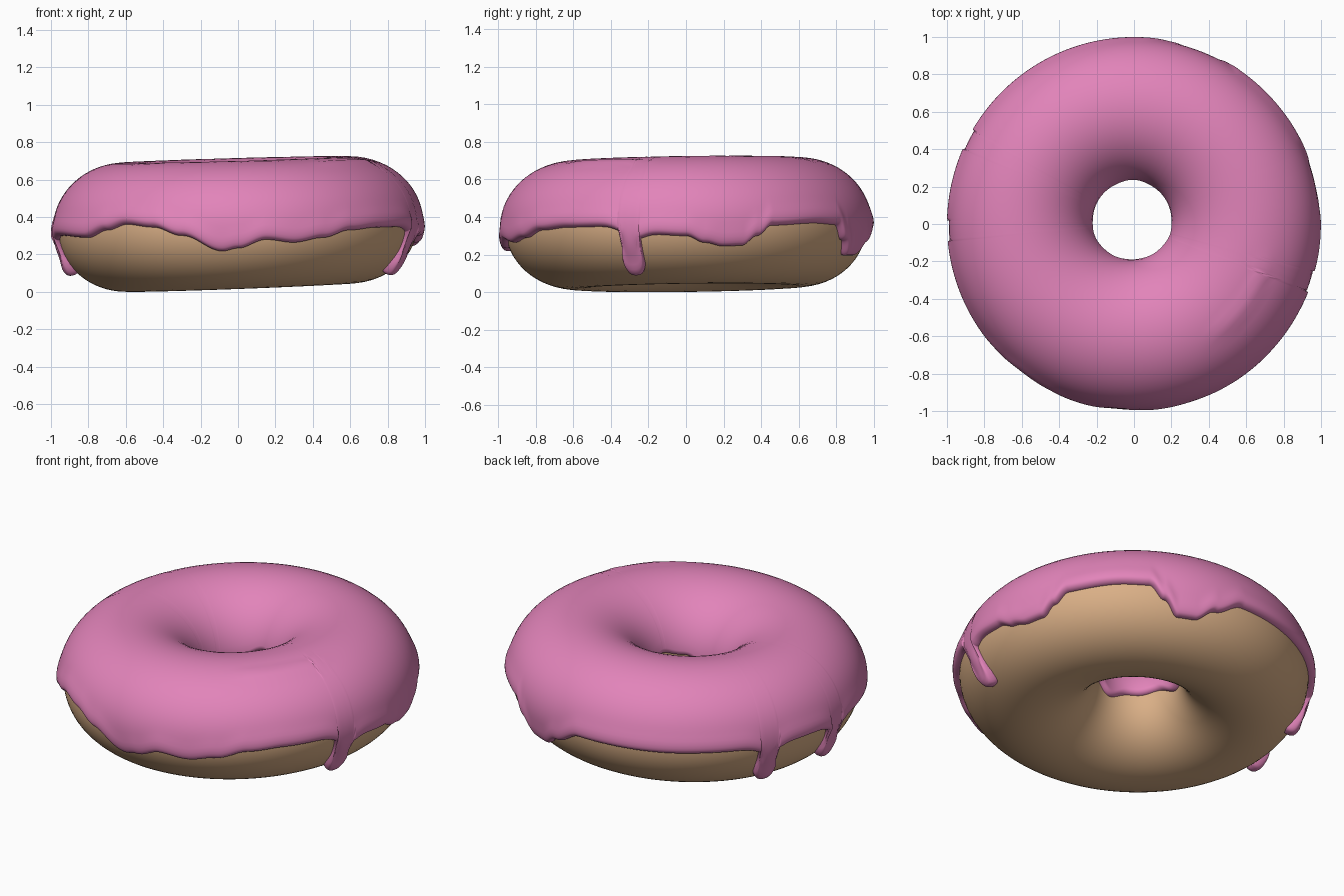
import bpy
import math
from math import sin, cos, pi, exp, sqrt, radians

cube = bpy.data.objects.get("Cube")
if cube:
    bpy.data.objects.remove(cube, do_unlink=True)

# Outer rim of the icing: (degrees around from +x, height)
RIM = [(0, .3), (6, .265), (12, .247), (18, .25), (23, .3), (28, .355), (45, .367),
       (55, .36), (60, .28), (65, .2), (71, .2), (78, .26), (88, .33), (125, .32),
       (165, .31), (195, .3), (214, .29), (224, .33), (232, .36), (242, .345),
       (252, .3), (265, .22), (270, .235), (279, .28), (288, .265), (298, .29),
       (308, .33), (320, .345), (337, .35), (347, .31), (360, .3)]
# Drips: (degrees around, lowest height)
DRIPS = [(342, .11), (153, .1), (182, .1)]
DRIP_HALF = 3.2
THICK = .028


def clamp(v):
    return max(0.0, min(1.0, v))


def material(name, rgb, roughness):
    mat = bpy.data.materials.new(name)
    mat.use_nodes = True
    mat.diffuse_color = (*rgb, 1)
    shader = next(n for n in mat.node_tree.nodes if n.type == 'BSDF_PRINCIPLED')
    shader.inputs["Base Color"].default_value = (*rgb, 1)
    shader.inputs["Roughness"].default_value = roughness
    return mat


def ring_section(az):
    """Centre radius, centre height and half sizes of the slightly lopsided dough."""
    inner = .237 - .01 * cos(az) + .02 * sin(az)
    outer = .962
    low = .0235 + .022 * cos(az) + .008 * sin(az)
    high = .68 + .017 * cos(az) + .008 * sin(az)
    return (inner + outer) / 2, (low + high) / 2, (outer - inner) / 2, (high - low) / 2


def surface(az, phi, offset=0.0, turn=None):
    """Point on the dough section at angle phi, pushed out along the normal."""
    rc, zc, a, b = ring_section(az)
    nx, nz = cos(phi) / a, sin(phi) / b
    n = sqrt(nx * nx + nz * nz)
    r = rc + a * cos(phi) + offset * nx / n
    z = zc + b * sin(phi) + offset * nz / n
    t = az if turn is None else turn
    return r * cos(t), r * sin(t), z


def height_to_phi(az, z):
    rc, zc, a, b = ring_section(az)
    return math.asin(max(-1, min(1, (z - zc) / b)))


def wrapped_mesh(name, columns, closed, mat):
    """Skin a loop of point columns into a smooth surface."""
    n, m = len(columns), len(columns[0])
    faces = []
    for i in range(n):
        k = (i + 1) % n
        for j in range(m if closed else m - 1):
            l = (j + 1) % m
            faces.append((i * m + j, k * m + j, k * m + l, i * m + l))
    mesh = bpy.data.meshes.new(name)
    mesh.from_pydata([p for col in columns for p in col], [], faces)
    mesh.materials.append(mat)
    mesh.polygons.foreach_set("use_smooth", [True] * len(faces))
    mesh.update()
    obj = bpy.data.objects.new(name, mesh)
    bpy.context.collection.objects.link(obj)
    return obj


def rim_height(deg):
    for (a0, z0), (a1, z1) in zip(RIM, RIM[1:]):
        if a0 <= deg <= a1:
            t = (deg - a0) / (a1 - a0)
            return z0 + (z1 - z0) * (1 - cos(pi * t)) / 2
    return RIM[0][1]


def icing_column(deg):
    az = radians(deg)
    base = rim_height(deg)
    drip, cross = None, 1.0
    for centre, bottom in DRIPS:
        d = (deg - centre) / DRIP_HALF
        base -= .04 * exp(-(d / 1.6) ** 2)          # fillet above the drip
        if abs(d) < 1:
            drip, cross = (centre, bottom, d), sqrt(1 - d * d)
    edge = base
    if drip:
        edge = base - (base - drip[1]) * sqrt(1 - drip[2] ** 4)
    phi_base, phi_edge = height_to_phi(az, base), height_to_phi(az, edge)
    phi_in = pi + .08 * sin(3 * az) + .03 * sin(7 * az)

    # Rows: rounded outer lip, body, rounded inner lip
    lip, steps, body = .09, 6, 32
    rows = []
    for k in range(steps):
        t = pi / 2 * k / steps
        rows.append((phi_edge + lip * (1 - cos(t)), sin(t)))
    start, end = phi_edge + lip, phi_in - lip
    rows += [(start + (end - start) * (k / body) ** 1.3, 1.0) for k in range(body + 1)]
    for k in range(steps - 1, -1, -1):
        t = pi / 2 * k / steps
        rows.append((phi_in - lip * (1 - cos(t)), sin(t)))

    # Faint ridge on the top, front left
    away = (deg - 325 + 180) % 360 - 180
    ridge = .012 * exp(-(away / 20) ** 4)

    points = []
    for phi, full in rows:
        swell = (.022 if drip else .01) * exp(-((phi - phi_edge - .14) / .14) ** 2)
        offset = (THICK + swell + ridge * exp(-((phi - 1.2) / .07) ** 2)) * full
        turn = az
        if drip:
            below = clamp((phi_base + .05 - phi) / .1)
            offset *= 1 - below * (1 - cross)
            z = surface(az, phi)[2]
            widen = clamp((.25 - z) / .09)
            widen = widen * widen * (3 - 2 * widen)
            turn = radians(drip[0] + drip[2] * DRIP_HALF * (1 + .4 * widen))
        points.append(surface(az, phi, offset - .004 * (1 - full), turn))
    return points


dough_colour = material("baked dough", (.70, .43, .24), .6)
icing_colour = material("pink icing", (.76, .23, .49), .4)

# Dough ring
wrapped_mesh("dough_ring",
             [[surface(2 * pi * i / 160, 2 * pi * j / 64) for j in range(64)]
              for i in range(160)], True, dough_colour)

# Icing with wavy rim and drips
COLUMNS = 960
wrapped_mesh("icing", [icing_column(360 * i / COLUMNS) for i in range(COLUMNS)],
             False, icing_colour)
